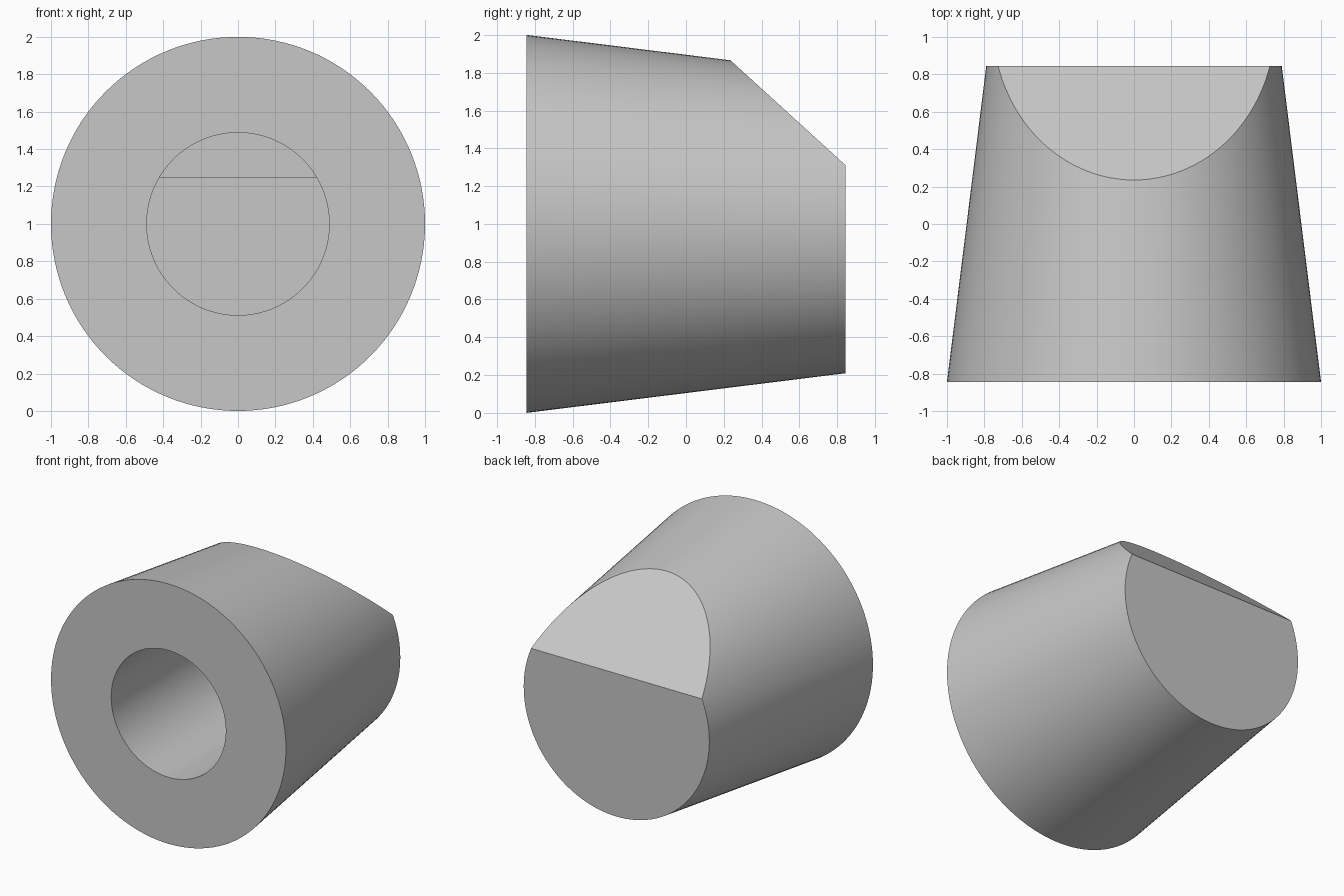
import bpy, bmesh
from math import radians
from mathutils import Matrix, Vector

cube = bpy.data.objects.get("Cube")
if cube:
    bpy.data.objects.remove(cube, do_unlink=True)

grey = bpy.data.materials.new("light_grey")
grey.use_nodes = True
grey.diffuse_color = (0.57, 0.57, 0.57, 1)
grey.node_tree.nodes["Principled BSDF"].inputs["Base Color"].default_value = grey.diffuse_color


def tapered(name, r_front, r_back, y0, y1, cut=None):
    """Closed round part along y; cut = (point, normal) trims the normal's side."""
    bm = bmesh.new()
    place = Matrix.Translation((0, (y0 + y1) / 2, 1)) @ Matrix.Rotation(radians(-90), 4, 'X')
    bmesh.ops.create_cone(bm, cap_ends=True, segments=128, radius1=r_front,
                          radius2=r_back, depth=y1 - y0, matrix=place)
    if cut:
        res = bmesh.ops.bisect_plane(bm, geom=bm.verts[:] + bm.edges[:] + bm.faces[:],
                                     plane_co=cut[0], plane_no=cut[1], clear_outer=True)
        rim = [e for e in res["geom_cut"] if isinstance(e, bmesh.types.BMEdge)]
        bmesh.ops.contextual_create(bm, geom=rim)
    bmesh.ops.recalc_face_normals(bm, faces=bm.faces[:])
    mesh = bpy.data.meshes.new(name)
    bm.to_mesh(mesh)
    bm.free()
    mesh.materials.append(grey)
    obj = bpy.data.objects.new(name, mesh)
    bpy.context.collection.objects.link(obj)
    return obj


def activate(obj):
    bpy.ops.object.select_all(action='DESELECT')
    obj.select_set(True)
    bpy.context.view_layer.objects.active = obj


# Tapered body with a slanted facet at the upper back
edge_top, edge_back = Vector((0, 0.235, 1.866)), Vector((0, 0.845, 1.31))
slope = edge_back - edge_top
facet_normal = Vector((0, -slope.z, slope.y)).normalized()
body = tapered("body", 1.0, 0.79, -0.845, 0.845, (edge_top, facet_normal))

# Blind round bore in the front
bore = tapered("bore_cutter", 0.488, 0.488, -1.0, 0.5)
bore.hide_render = True
activate(body)
mod = body.modifiers.new("bore", 'BOOLEAN')
mod.operation, mod.solver, mod.object = 'DIFFERENCE', 'EXACT', bore
bpy.ops.object.modifier_apply(modifier=mod.name)
bpy.data.objects.remove(bore, do_unlink=True)

# Flat that turns the deep end of the bore into a D shape
flat = tapered("bore_flat", 0.495, 0.495, -0.1, 0.51,
               (Vector((0, 0, 1.245)), Vector((0, 0, -1))))

for part in (body, flat):
    activate(part)
    bpy.ops.object.shade_smooth_by_angle(angle=radians(25))
